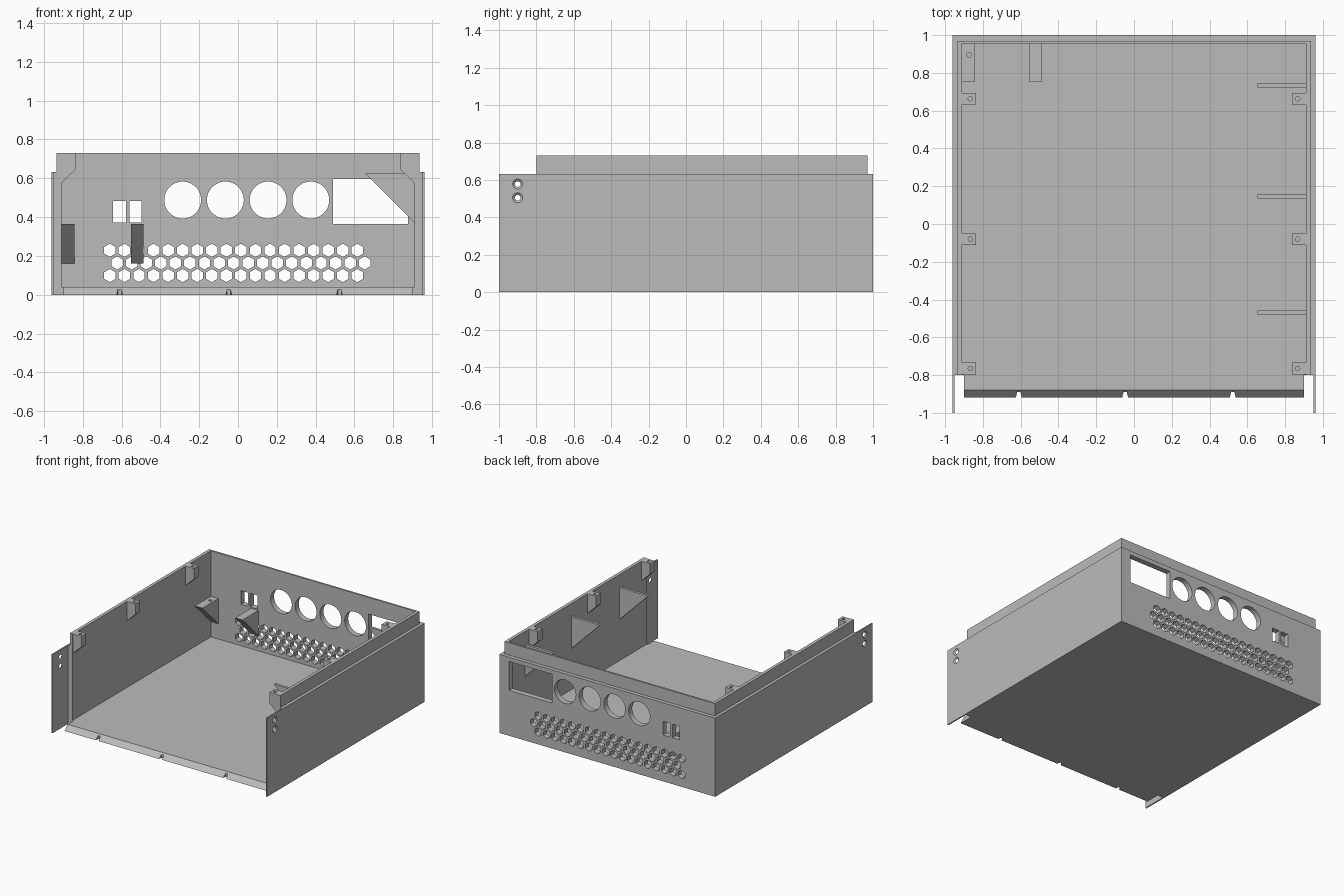
import bpy, bmesh, math
from mathutils import Matrix, Vector

if "Cube" in bpy.data.objects:
    bpy.data.objects.remove(bpy.data.objects["Cube"])

grey = bpy.data.materials.new("light_grey")
grey.diffuse_color = (0.5, 0.5, 0.5, 1)
grey.use_nodes = True
grey.node_tree.nodes["Principled BSDF"].inputs["Base Color"].default_value = grey.diffuse_color


def box(bm, x0, x1, y0, y1, z0, z1):
    m = Matrix.Translation(((x0 + x1) / 2, (y0 + y1) / 2, (z0 + z1) / 2))
    bmesh.ops.create_cube(bm, size=1, matrix=m @ Matrix.Diagonal((x1 - x0, y1 - y0, z1 - z0, 1)))


def prism(bm, pts, axis, a, b):
    """Extrude a 2D profile along an axis, from a to b."""
    def at(p, t):
        return {"x": (t, p[0], p[1]), "y": (p[0], t, p[1]), "z": (p[0], p[1], t)}[axis]
    lo = [bm.verts.new(at(p, a)) for p in pts]
    hi = [bm.verts.new(at(p, b)) for p in pts]
    n = len(pts)
    faces = [bm.faces.new(lo), bm.faces.new(hi)]
    faces += [bm.faces.new((lo[i], lo[(i + 1) % n], hi[(i + 1) % n], hi[i])) for i in range(n)]
    bmesh.ops.recalc_face_normals(bm, faces=faces)


def ring(cx, cy, r, n, start=0.0):
    return [(cx + r * math.cos(start + math.tau * i / n),
             cy + r * math.sin(start + math.tau * i / n)) for i in range(n)]


def finish(bm, name):
    me = bpy.data.meshes.new(name)
    bm.to_mesh(me)
    bm.free()
    me.materials.append(grey)
    ob = bpy.data.objects.new(name, me)
    bpy.context.collection.objects.link(ob)
    return ob


def boolean(ob, bm, op):
    """Combine with a temporary solid and keep only the result."""
    tool = finish(bm, "cutter")
    mod = ob.modifiers.new("cut", "BOOLEAN")
    mod.operation, mod.solver, mod.object = op, "EXACT", tool
    dg = bpy.context.evaluated_depsgraph_get()
    me = bpy.data.meshes.new_from_object(ob.evaluated_get(dg))
    ob.modifiers.clear()
    ob.data = me
    me.materials.clear()
    me.materials.append(grey)
    bpy.data.objects.remove(tool)


# Case tray: outer shell, open front with thin side ears, raised inner lip
bm = bmesh.new()
box(bm, -0.96, 0.96, -1, 1, 0, 0.632)
tray = finish(bm, "case_tray")
bm = bmesh.new()
box(bm, -0.95, 0.95, -1.1, -0.8, -0.1, 1)
boolean(tray, bm, "DIFFERENCE")
bm = bmesh.new()
box(bm, -0.936, 0.936, -0.8, 0.97, 0.3, 0.731)
boolean(tray, bm, "UNION")
bm = bmesh.new()
box(bm, -0.91, 0.91, -1.2, 0.955, 0.039, 1)
boolean(tray, bm, "DIFFERENCE")

# Rear panel openings: fans, sockets and hexagonal vents
bm = bmesh.new()
for i in range(4):
    prism(bm, ring(-0.285 + 0.22 * i, 0.488, 0.095, 48), "y", 0.9, 1.1)
for x0, x1, z0, z1 in ((0.49, 0.875, 0.365, 0.597),
                       (-0.643, -0.578, 0.373, 0.482), (-0.56, -0.497, 0.373, 0.482)):
    box(bm, x0, x1, 0.9, 1.1, z0, z1)
for row, z in enumerate((0.099, 0.164, 0.229)):
    for i in range(18):
        x = -0.66 + 0.075 * i + (0.0375 if row == 1 else 0)
        prism(bm, ring(x, z, 0.034, 6, math.pi / 6), "y", 0.9, 1.1)
# Countersunk screw holes in the ears
for s in (-1, 1):
    for z in (0.505, 0.578):
        m = Matrix.Translation((s * 0.955, -0.9, z)) @ Matrix.Rotation(s * math.pi / 2, 4, "Y")
        bmesh.ops.create_cone(bm, cap_ends=True, segments=32, radius1=0.009,
                              radius2=0.033, depth=0.02, matrix=m)
boolean(tray, bm, "DIFFERENCE")

# Bevelled front edge of the floor with three small notches
bm = bmesh.new()
prism(bm, [(-0.8, 0), (-0.918, 0), (-0.879, 0.039), (-0.8, 0.039)], "x", -0.9, 0.9)
edge = finish(bm, "floor_front_edge")
bm = bmesh.new()
for x in (-0.61, -0.047, 0.523):
    prism(bm, [(x - 0.018, -0.93), (x + 0.018, -0.93), (x + 0.009, -0.89), (x - 0.009, -0.89)],
          "z", -0.1, 0.1)
boolean(edge, bm, "DIFFERENCE")

# Screw blocks for the lid, tapering into the side walls
for s, side in ((-1, "left"), (1, "right")):
    for i, y in enumerate((-0.765, -0.08, 0.663)):
        bm = bmesh.new()
        prism(bm, [(s * 0.91, 0.731), (s * 0.836, 0.731), (s * 0.836, 0.645), (s * 0.91, 0.575)],
              "y", y - 0.031, y + 0.031)
        block = finish(bm, f"screw_block_{side}_{i + 1}")
        bm = bmesh.new()
        prism(bm, ring(s * 0.866, y, 0.012, 20), "z", 0.66, 0.8)
        boolean(block, bm, "DIFFERENCE")

# Wedge brackets on the inside of the rear panel
for name, x0, x1, hole in (("corner_bracket", -0.91, -0.843, True), ("rear_bracket", -0.552, -0.487, False)):
    bm = bmesh.new()
    prism(bm, [(0.752, 0.365), (0.955, 0.365), (0.955, 0.162)], "x", x0, x1)
    bracket = finish(bm, name)
    if hole:
        bm = bmesh.new()
        prism(bm, ring(-0.873, 0.895, 0.012, 20), "z", 0.27, 0.5)
        boolean(bracket, bm, "DIFFERENCE")

# Triangular shelf gussets on the right wall
for i, y in enumerate((-0.468, 0.145, 0.733)):
    bm = bmesh.new()
    prism(bm, [(0.655, 0.625), (0.91, 0.625), (0.91, 0.37)], "y", y - 0.011, y + 0.011)
    finish(bm, f"side_gusset_{i + 1}")

# Smooth round holes, crisp everything else
for ob in bpy.context.collection.objects:
    ob.select_set(True)
    bpy.context.view_layer.objects.active = ob
bpy.ops.object.shade_smooth_by_angle(angle=math.radians(25))
